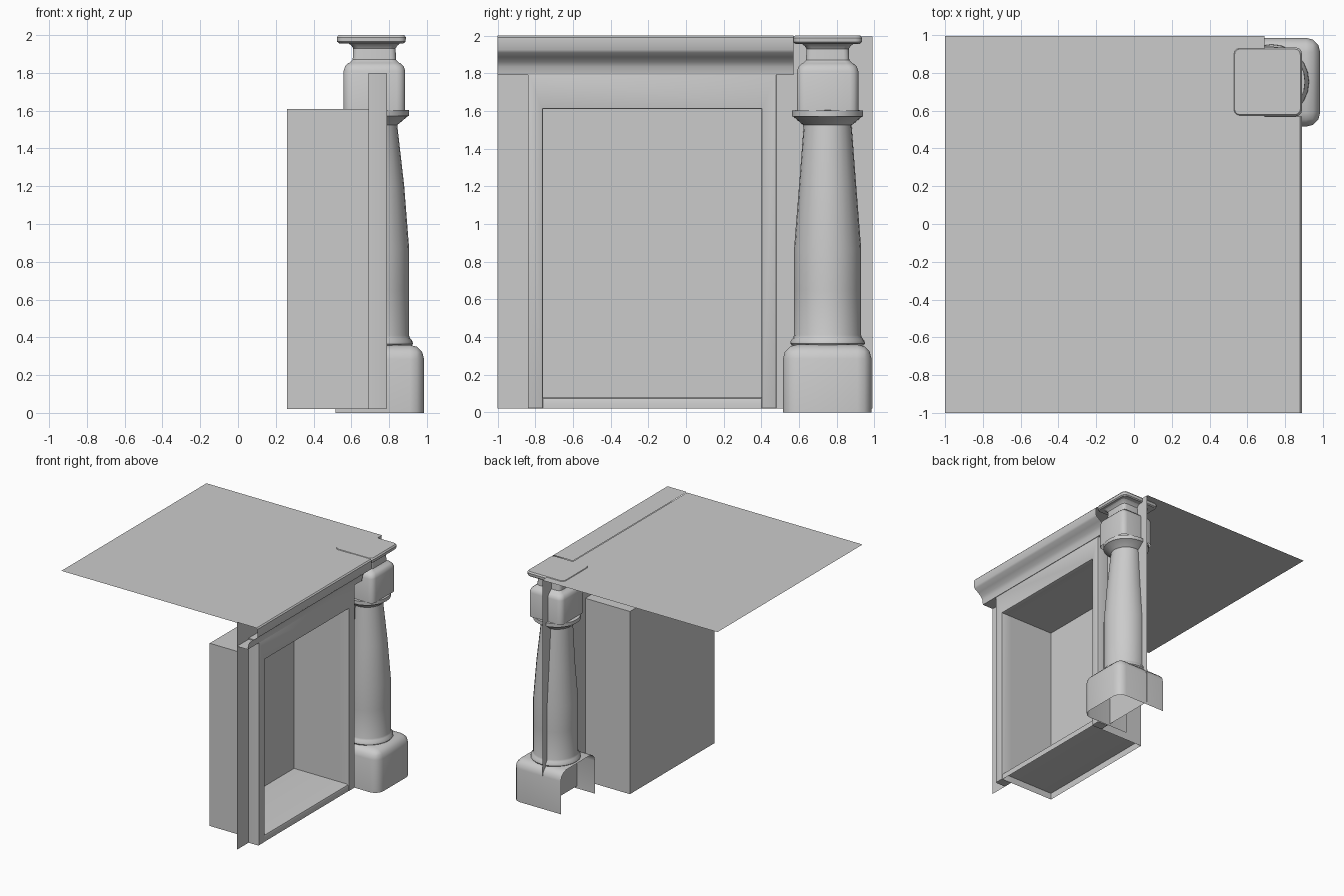
import bpy, bmesh, math
from mathutils import Vector

if "Cube" in bpy.data.objects:
    bpy.data.objects.remove(bpy.data.objects["Cube"])


def finish(name, bm, angle=35, recalc=True):
    if recalc:
        bmesh.ops.recalc_face_normals(bm, faces=bm.faces)
    me = bpy.data.meshes.new(name)
    bm.to_mesh(me)
    bm.free()
    ob = bpy.data.objects.new(name, me)
    bpy.context.collection.objects.link(ob)
    bpy.ops.object.select_all(action='DESELECT')
    ob.select_set(True)
    bpy.context.view_layer.objects.active = ob
    bpy.ops.object.shade_smooth_by_angle(angle=math.radians(angle))
    return ob


def sheet(name, pts, flip=False):
    bm = bmesh.new()
    f = bm.faces.new([bm.verts.new(p) for p in pts])
    if flip:
        f.normal_flip()
    return finish(name, bm, recalc=False)


def loft(name, rings, cap_top=False, angle=35):
    bm = bmesh.new()
    vs = [[bm.verts.new(p) for p in r] for r in rings]
    n = len(vs[0])
    for a, b in zip(vs, vs[1:]):
        for i in range(n):
            j = (i + 1) % n
            bm.faces.new((a[i], a[j], b[j], b[i]))
    if cap_top:
        bm.faces.new(vs[-1])
    return finish(name, bm, angle)


def circle(cx, cy, z, r, n=24):
    return [(cx + r * math.cos(2 * math.pi * i / n),
             cy + r * math.sin(2 * math.pi * i / n), z) for i in range(n)]


def rounded_square(cx, cy, z, h, c, seg=3):
    pts = []
    for q, (sx, sy) in enumerate([(1, 1), (-1, 1), (-1, -1), (1, -1)]):
        for k in range(seg + 1):
            a = math.pi / 2 * (q + k / seg)
            pts.append((cx + sx * (h - c) + c * math.cos(a),
                        cy + sy * (h - c) + c * math.sin(a), z))
    return pts


# key positions
WALL, FRAME, BACK = 0.69, 0.79, 0.26
Y0, Y1, ZB, ZT = -0.76, 0.40, 0.02, 1.61

# flat roof
sheet("roof", [(-1, -1, 1.995), (WALL, -1, 1.995), (WALL, 0.995, 1.995), (-1, 0.995, 1.995)])

# wall sheet with the window opening
sheet("wall", [(WALL, y, z) for y, z in [
    (-1, ZB), (Y0, ZB), (Y0, ZT), (Y1, ZT), (Y1, ZB), (0.99, ZB), (0.99, 1.995), (-1, 1.995)]])

# raised frame around the opening
bm = bmesh.new()
outline = [(-0.84, ZB), (Y0, ZB), (Y0, ZT), (Y1, ZT), (Y1, ZB), (0.48, ZB), (0.48, 1.8), (-0.84, 1.8)]
face = bm.faces.new([bm.verts.new((FRAME, y, z)) for y, z in outline])
ext = bmesh.ops.extrude_face_region(bm, geom=[face], use_keep_orig=True)
for v in ext["geom"]:
    if isinstance(v, bmesh.types.BMVert):
        v.co.x = WALL
bmesh.ops.delete(bm, geom=[f for f in bm.faces
                           if all(abs(v.co.x - WALL) < 1e-4 for v in f.verts)], context='FACES_ONLY')
front = [e for e in bm.edges if all(abs(v.co.x - FRAME) < 1e-4 for v in e.verts)]
bmesh.ops.bevel(bm, geom=front, offset=0.008, segments=2, profile=0.5, affect='EDGES')
finish("window_frame", bm)

# recessed display box: back, sides, ceiling, raised floor
sheet("recess_back", [(BACK, Y0, ZB), (BACK, Y1, ZB), (BACK, Y1, ZT), (BACK, Y0, ZT)])
for side, y in (("left", Y0), ("right", Y1)):
    sheet("recess_side_" + side, [(BACK, y, ZB), (WALL, y, ZB), (WALL, y, ZT), (BACK, y, ZT)],
          flip=(y == Y0))
sheet("recess_ceiling", [(BACK, Y0, ZT), (WALL, Y0, ZT), (WALL, Y1, ZT), (BACK, Y1, ZT)], flip=True)


def sweep_y(name, profile, ya, yb):
    bm = bmesh.new()
    a = [bm.verts.new((x, ya, z)) for x, z in profile]
    b = [bm.verts.new((x, yb, z)) for x, z in profile]
    for i in range(len(a) - 1):
        bm.faces.new((a[i], a[i + 1], b[i + 1], b[i]))
    return finish(name, bm, 40)


# floor and rounded sill in one strip
sweep_y("floor_and_sill", [(BACK, 0.078), (0.765, 0.078), (0.778, 0.073), (0.783, 0.06), (0.783, ZB)], Y0, Y1)

# cornice moulding
sweep_y("cornice", [(WALL, 2.0), (0.878, 2.0), (0.888, 1.99), (0.89, 1.925), (0.88, 1.91),
                    (0.845, 1.885), (0.815, 1.86), (0.80, 1.835), (0.795, 1.79), (WALL, 1.79)], -1, 0.57)

# column base: rounded block, open behind and below
bm = bmesh.new()
bmesh.ops.create_cube(bm, size=1)
for v in bm.verts:
    v.co = Vector((0.75 + v.co.x * 0.47, 0.75 + v.co.y * 0.47, 0.18 + v.co.z * 0.36))
bm.faces.ensure_lookup_table()
bm.normal_update()
bmesh.ops.delete(bm, geom=[f for f in bm.faces if f.normal.x < -0.5 or f.normal.z < -0.5], context='FACES')
bmesh.ops.bevel(bm, geom=[e for e in bm.edges if not e.is_boundary],
                offset=0.075, segments=3, profile=0.5, affect='EDGES')
finish("column_base", bm)

# round shaft with foot ring and collar
CX, CY = 0.728, 0.752
shaft = [(0.355, 0.19), (0.365, 0.198), (0.38, 0.196), (0.395, 0.183), (0.41, 0.178), (0.65, 0.178),
         (0.87, 0.178), (1.2, 0.152), (1.525, 0.127), (1.53, 0.135), (1.57, 0.182), (1.572, 0.189),
         (1.603, 0.189), (1.605, 0.15)]
loft("column_shaft", [circle(CX - (0.012 if z > 1.52 else 0), CY, z, r) for z, r in shaft])

# square capital block, neck and top slab
capital = [(1.6, 0.163, 0.045), (1.81, 0.163, 0.045), (1.835, 0.155, 0.045), (1.85, 0.14, 0.04),
           (1.853, 0.132, 0.03), (1.87, 0.115, 0.03), (1.93, 0.112, 0.03), (1.945, 0.122, 0.03),
           (1.955, 0.135, 0.03)]
loft("capital_block", [rounded_square(0.722, CY, z, h, c) for z, h, c in capital])
slab = [(1.955, 0.13, 0.03), (1.957, 0.172, 0.03), (1.965, 0.181, 0.035), (1.988, 0.183, 0.035),
        (2.0, 0.174, 0.03)]
loft("capital_slab", [rounded_square(0.706, CY, z, h, c) for z, h, c in slab], cap_top=True)
